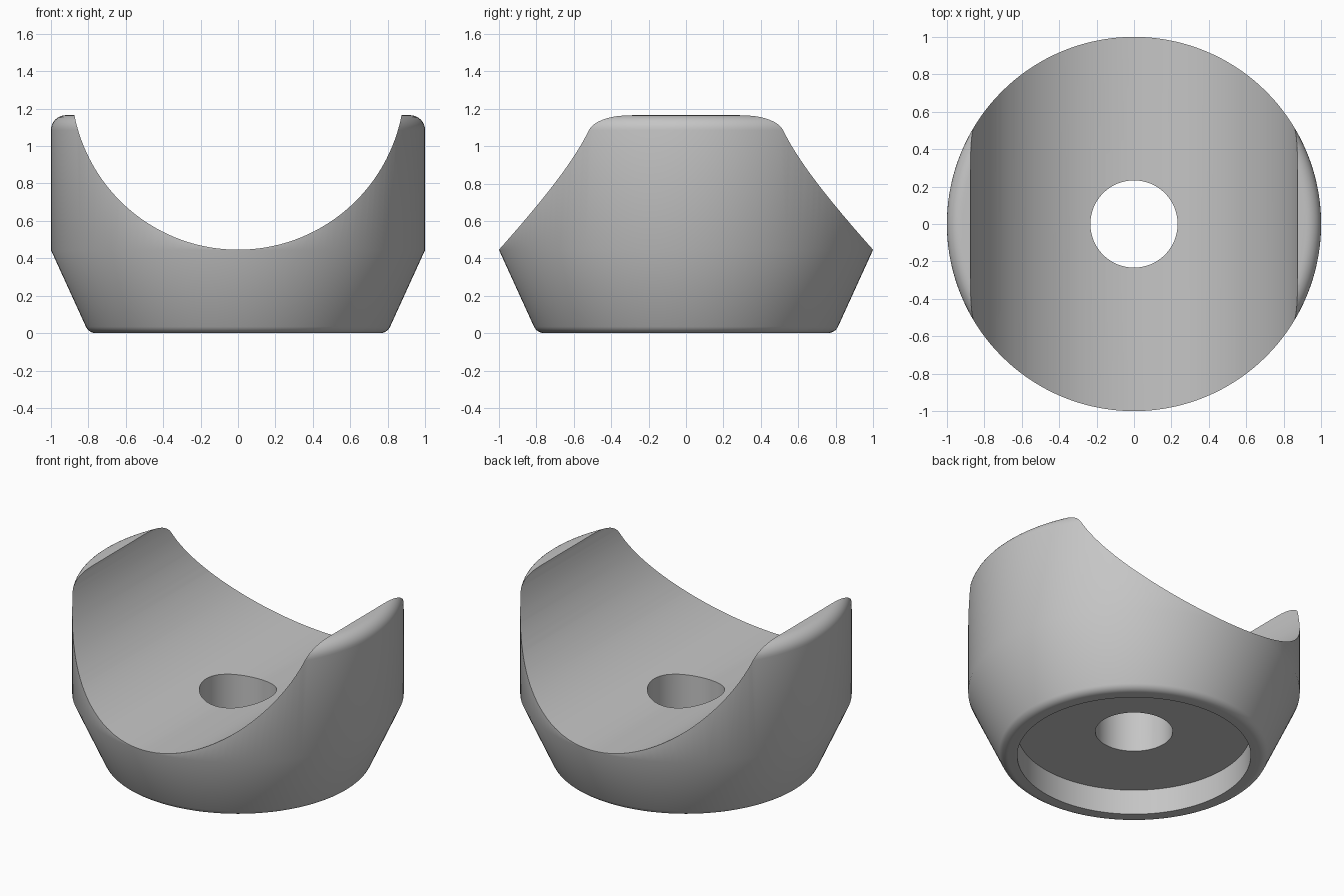
import bpy, bmesh, math
from mathutils import Vector

if "Cube" in bpy.data.objects:
    bpy.data.objects.remove(bpy.data.objects["Cube"], do_unlink=True)

SEGMENTS = 144
HEIGHT, WAIST = 1.165, 0.445


def fillet(before, corner, after, radius, steps=8):
    """Points of a round that replaces a profile corner."""
    c = Vector(corner)
    u = (Vector(before) - c).normalized()
    v = (Vector(after) - c).normalized()
    half = u.angle(v) / 2
    centre = c + (u + v).normalized() * radius / math.sin(half)
    start = (c + u * radius / math.tan(half) - centre).normalized()
    end = (c + v * radius / math.tan(half) - centre).normalized()
    return [centre + start.slerp(end, i / steps) * radius for i in range(steps + 1)]


def make_object(name, bm):
    bmesh.ops.recalc_face_normals(bm, faces=bm.faces)
    mesh = bpy.data.meshes.new(name)
    bm.to_mesh(mesh)
    bm.free()
    obj = bpy.data.objects.new(name, mesh)
    bpy.context.collection.objects.link(obj)
    return obj


# Turned body: bore, underside recess, tapered foot, straight wall, rounded rim
recess_edge, foot, waist = (0.704, 0), (0.797, 0), (1, WAIST)
rim, bore_top = (1, HEIGHT), (0.233, HEIGHT)
profile = [(0.233, 0.167), (0.704, 0.167), recess_edge]
profile += fillet(recess_edge, foot, waist, 0.06)
profile += [waist]
profile += fillet(waist, rim, bore_top, 0.08)
profile += [bore_top]

bm = bmesh.new()
verts = [bm.verts.new((p[0], 0, p[1])) for p in profile]
edges = [bm.edges.new((a, b)) for a, b in zip(verts, verts[1:] + verts[:1])]
bmesh.ops.spin(bm, geom=verts + edges, cent=(0, 0, 0), axis=(0, 0, 1),
               angle=math.tau, steps=SEGMENTS)
bmesh.ops.remove_doubles(bm, verts=bm.verts, dist=0.0001)
body = make_object("saddle_body", bm)

# Round trough cut across the top from front to back
trough_radius = 0.891
bpy.ops.mesh.primitive_cylinder_add(
    vertices=SEGMENTS, radius=trough_radius, depth=3,
    location=(0, 0, WAIST + 0.001 + trough_radius), rotation=(math.pi / 2, 0, 0))
cutter = bpy.context.object
cutter.name = "trough_cutter"
cutter.hide_render = True

cut = body.modifiers.new("trough", 'BOOLEAN')
cut.operation, cut.solver, cut.object = 'DIFFERENCE', 'EXACT', cutter
bpy.ops.object.select_all(action='DESELECT')
body.select_set(True)
bpy.context.view_layer.objects.active = body
bpy.ops.object.modifier_apply(modifier=cut.name)
bpy.data.objects.remove(cutter, do_unlink=True)

# Plain grey finish
grey = bpy.data.materials.new("plain_grey")
grey.use_nodes = True
colour = (0.56, 0.56, 0.56, 1)
grey.diffuse_color = colour
grey.node_tree.nodes["Principled BSDF"].inputs["Base Color"].default_value = colour
body.data.materials.clear()
body.data.materials.append(grey)

bpy.ops.object.shade_smooth_by_angle(angle=math.radians(30))
